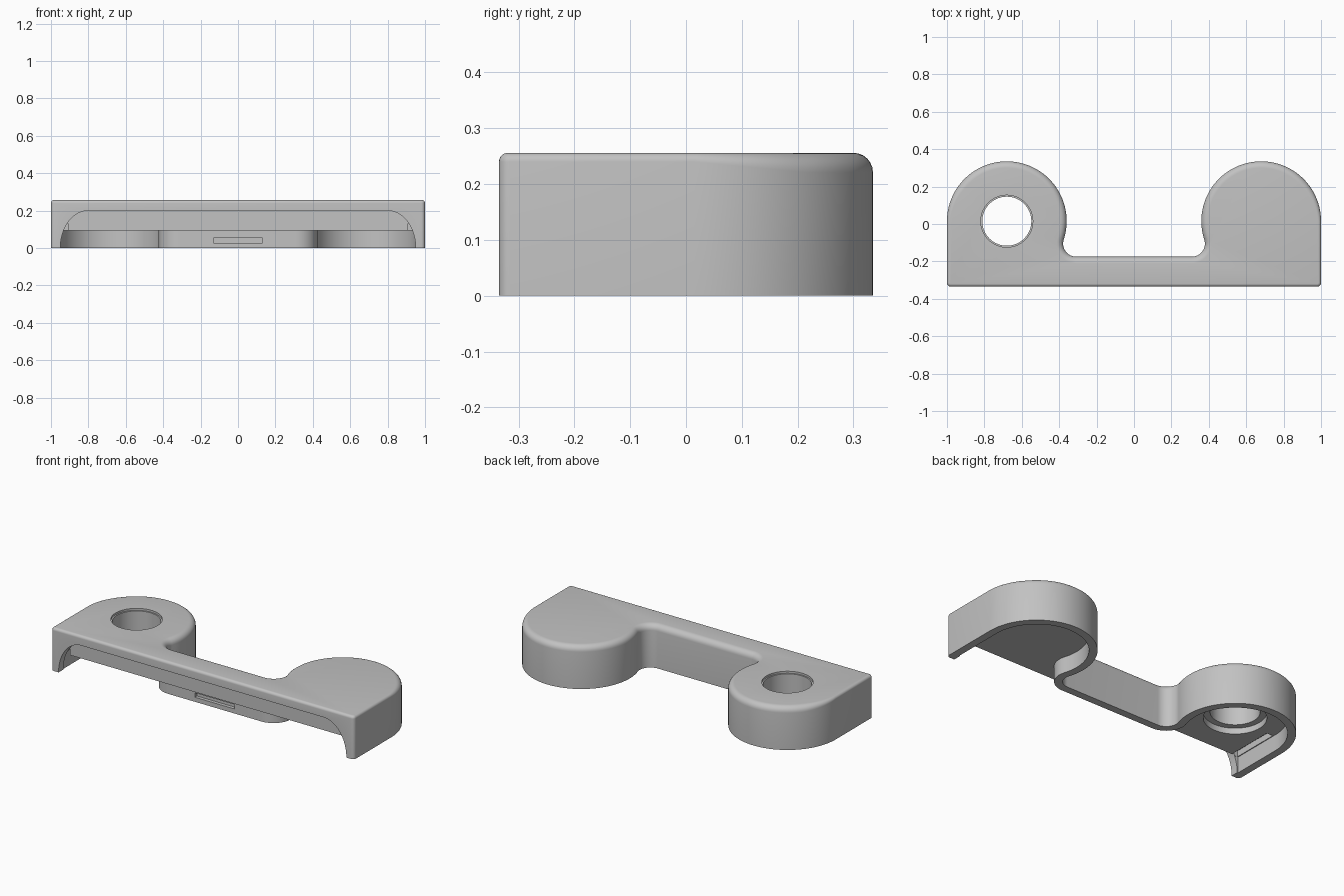
import bpy, bmesh
from math import sin, cos, pi, sqrt, asin, radians

if "Cube" in bpy.data.objects:
    bpy.data.objects.remove(bpy.data.objects["Cube"])

HEIGHT, WALL, CEILING = 0.256, 0.045, 0.095
FRONT, BRIDGE = -0.335, -0.175
LOBE_X, LOBE_Y, LOBE_R, FILLET, CORNER = 0.68, 0.015, 0.32, 0.07, 0.02
TIGHT, SOFT, STEPS = 0.016, 0.035, 6

grey = bpy.data.materials.new("grey plastic")
grey.use_nodes = True
colour = (0.54, 0.54, 0.54, 1)
grey.diffuse_color = colour
grey.node_tree.nodes["Principled BSDF"].inputs["Base Color"].default_value = colour


def arc(cx, cy, rx, ry, start, end, steps):
    angles = [start + (end - start) * i / steps for i in range(steps + 1)]
    return [(cx + rx * cos(a), cy + ry * sin(a)) for a in angles]


def mirrored(half):
    """Close a right-hand half profile with its mirror image."""
    return half + [(-x, y) for x, y in reversed(half)]


def plan(inset):
    """Two round lobes joined by a bar, with fillets in the inner corners."""
    fy = BRIDGE + FILLET
    reach = LOBE_R + FILLET
    tilt = asin((LOBE_Y - fy) / reach)
    fx = LOBE_X - sqrt(reach ** 2 - (LOBE_Y - fy) ** 2)
    r, f, c = LOBE_R - inset, FILLET + inset, CORNER - inset
    if c > 0:
        half = arc(LOBE_X + r - c, FRONT + CORNER, c, c, -pi / 2, 0, 5)
    else:
        half = [(LOBE_X + r, FRONT + inset)]
    half += arc(LOBE_X, LOBE_Y, r, r, 0, pi + tilt, 56)
    half += arc(fx, fy, f, f, tilt, -pi / 2, 16)[1:]
    return mirrored(half)


def loft(name, rings):
    """Skin a stack of equal rings and cap both ends."""
    bm = bmesh.new()
    rows = [[bm.verts.new(p) for p in ring] for ring in rings]
    for low, high in zip(rows, rows[1:]):
        for i in range(len(low)):
            bm.faces.new((low[i - 1], low[i], high[i], high[i - 1]))
    bm.faces.new(rows[0][::-1])
    bm.faces.new(rows[-1])
    bmesh.ops.recalc_face_normals(bm, faces=bm.faces)
    mesh = bpy.data.meshes.new(name)
    bm.to_mesh(mesh)
    bm.free()
    obj = bpy.data.objects.new(name, mesh)
    bpy.context.collection.objects.link(obj)
    mesh.materials.append(grey)
    return obj


def prism(name, points, low, high):
    return loft(name, [[(x, y, z) for x, y in points] for z in (low, high)])


def box(name, x0, x1, y0, y1, z0, z1):
    return prism(name, [(x0, y0), (x1, y0), (x1, y1), (x0, y1)], z0, z1)


def disc(name, radius, low, high):
    return prism(name, arc(-LOBE_X, LOBE_Y, radius, radius, 0, 2 * pi, 72)[:-1], low, high)


def cut(obj, cutter):
    mod = obj.modifiers.new("cut", "BOOLEAN")
    mod.operation, mod.solver, mod.object = "DIFFERENCE", "EXACT", cutter
    bpy.context.view_layer.objects.active = obj
    bpy.ops.object.modifier_apply(modifier=mod.name)
    bpy.data.objects.remove(cutter)


def edge_radius(x, y):
    """Tight rounding along the front and sides, soft around the back."""
    if abs(x) < LOBE_X:
        return SOFT
    return TIGHT + (SOFT - TIGHT) * min(1, max(0, (y - LOBE_Y) / 0.2))


# Outer body with a rounded top edge
outline, stepped = plan(0), plan(TIGHT)
rings = [[(x, y, 0) for x, y in outline]]
for k in range(STEPS + 1):
    angle = pi / 2 * k / STEPS
    ring = []
    for (x, y), (sx, sy) in zip(outline, stepped):
        r = edge_radius(x, y)
        t = r * (1 - cos(angle)) / TIGHT
        ring.append((x + (sx - x) * t, y + (sy - y) * t, HEIGHT - r + r * sin(angle)))
    rings.append(ring)
body = loft("cover_body", rings)

# Wide arched opening in the front wall
arch = mirrored([(0.95, -0.1)] + arc(0.8, 0, 0.15, 0.2, 0, pi / 2, 20))
cut(body, loft("arch_cutter", [[(x, y, z) for x, z in arch] for y in (FRONT - 0.1, FRONT + 0.05)]))

# Hollow underside, with a raised groove along each side wall
cut(body, prism("cavity_cutter", plan(WALL), -0.1, CEILING))
for side in (-1, 1):
    x0, x1 = sorted((side * 0.91, side * 0.95))
    cut(body, box("groove_cutter", x0, x1, FRONT + 0.046, 0, 0.05, 0.13))

# Stepped round hole through the right lobe
cut(body, disc("hole_cutter", 0.131, -0.1, HEIGHT + 0.1))
cut(body, disc("upper_step_cutter", 0.139, HEIGHT - 0.012, HEIGHT + 0.1))
cut(body, disc("lower_step_cutter", 0.167, 0.05, 0.13))

# Shallow slot on the inner face of the bar
inner = BRIDGE - WALL
cut(body, box("slot_cutter", -0.13, 0.13, inner - 0.02, inner + 0.02, 0.027, 0.053))

# Smooth curved walls, crisp corners
bpy.ops.object.select_all(action="DESELECT")
body.select_set(True)
bpy.context.view_layer.objects.active = body
bpy.ops.object.shade_smooth_by_angle(angle=radians(32))
